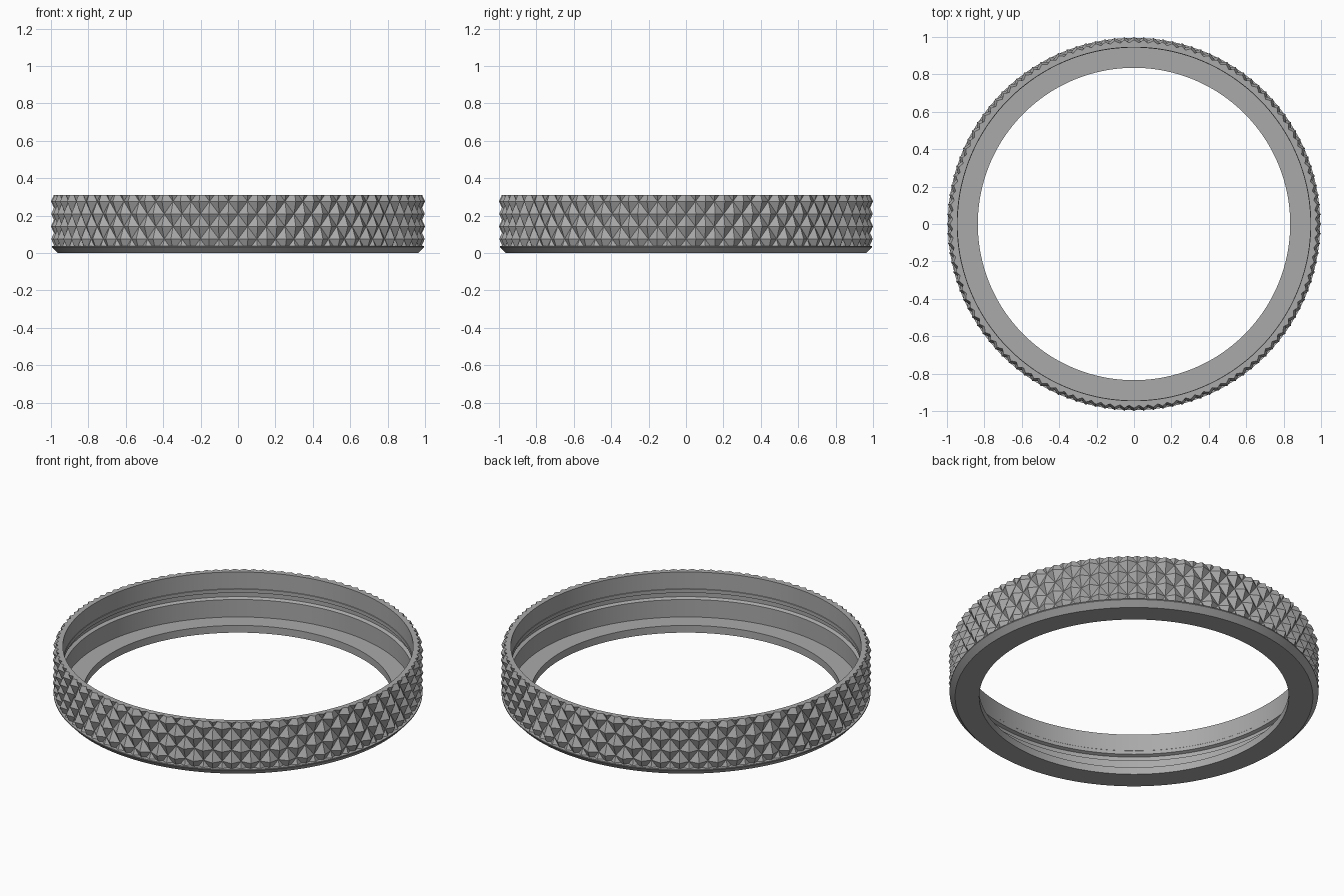
import bpy, bmesh, math

if "Cube" in bpy.data.objects:
    bpy.data.objects.remove(bpy.data.objects["Cube"])

metal = bpy.data.materials.new("grey metal")
metal.diffuse_color = (0.4, 0.4, 0.4, 1)
metal.use_nodes = True
metal.node_tree.nodes["Principled BSDF"].inputs["Base Color"].default_value = metal.diffuse_color


def make_object(name, bm):
    mesh = bpy.data.meshes.new(name)
    bm.to_mesh(mesh)
    bm.free()
    mesh.materials.append(metal)
    obj = bpy.data.objects.new(name, mesh)
    bpy.context.collection.objects.link(obj)
    return obj


def polar(r, a, z):
    return (r * math.cos(a), r * math.sin(a), z)


# Ring body: closed cross-section (radius, height) with lip, inner groove and chamfer
profile = [(0.835, 0.0), (0.965, 0.0), (0.995, 0.032), (0.995, 0.038),
           (0.966, 0.038), (0.966, 0.31), (0.945, 0.31), (0.945, 0.21),
           (0.943, 0.208), (0.943, 0.187), (0.962, 0.18), (0.962, 0.155),
           (0.943, 0.147), (0.943, 0.043), (0.835, 0.043)]
SEG = 180
bm = bmesh.new()
rings = [[bm.verts.new(polar(r, 2 * math.pi * s / SEG, z)) for r, z in profile]
         for s in range(SEG)]
for s in range(SEG):
    a, b = rings[s], rings[(s + 1) % SEG]
    for k in range(len(profile)):
        n = (k + 1) % len(profile)
        bm.faces.new((a[k], b[k], b[n], a[n]))
bmesh.ops.recalc_face_normals(bm, faces=bm.faces)
body = make_object("ring_body", bm)
bpy.context.view_layer.objects.active = body
body.select_set(True)
bpy.ops.object.shade_smooth_by_angle(angle=math.radians(20))

# Knurled grip: staggered pyramids, split along the valley diagonals
COUNT, PITCH = 60, 0.067
PEAK, VALLEY, BOTTOM, TOP = 1.0, 0.97, 0.038, 0.31
cols, rows = COUNT * 2, 6
bm = bmesh.new()
grid = [[bm.verts.new(polar(PEAK if (i + j) % 2 == 0 else VALLEY,
                            2 * math.pi * i / cols, 0.008 + j * PITCH))
         for i in range(cols)] for j in range(rows)]
for j in range(rows - 1):
    for i in range(cols):
        n = (i + 1) % cols
        a, b, c, d = grid[j][i], grid[j][n], grid[j + 1][n], grid[j + 1][i]
        if (i + j) % 2 == 0:
            bm.faces.new((a, b, d))
            bm.faces.new((b, c, d))
        else:
            bm.faces.new((a, b, c))
            bm.faces.new((a, c, d))

# Trim the pyramids at both rims and turn the cut edges inward to the body
for z, sign in ((BOTTOM, -1), (TOP, 1)):
    bmesh.ops.bisect_plane(bm, geom=bm.verts[:] + bm.edges[:] + bm.faces[:],
                           plane_co=(0, 0, z), plane_no=(0, 0, sign), clear_outer=True)
border = [e for e in bm.edges if e.is_boundary]
new = bmesh.ops.extrude_edge_only(bm, edges=border)["geom"]
for v in new:
    if isinstance(v, bmesh.types.BMVert):
        k = 0.9655 / math.hypot(v.co.x, v.co.y)
        v.co.x *= k
        v.co.y *= k
bmesh.ops.recalc_face_normals(bm, faces=bm.faces)
if sum(f.normal.dot(f.calc_center_median()) for f in bm.faces) < 0:
    bmesh.ops.reverse_faces(bm, faces=bm.faces)
make_object("knurled_grip", bm)
